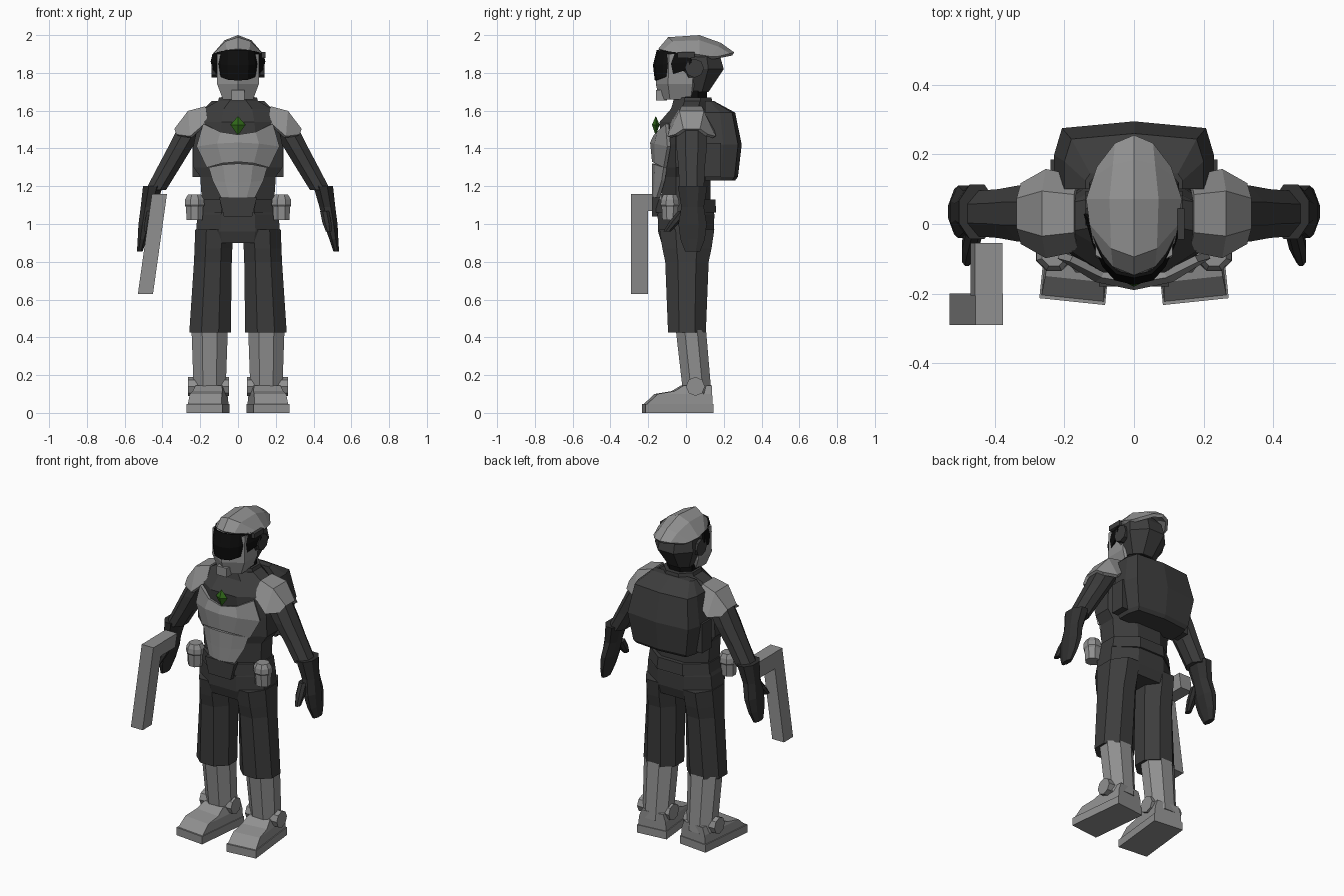
import bpy, bmesh, math
from mathutils import Matrix, Vector

cube = bpy.data.objects.get("Cube")
if cube:
    bpy.data.objects.remove(cube, do_unlink=True)


def material(name, red, green, blue):
    mat = bpy.data.materials.new(name)
    mat.use_nodes = True
    colour = (red, green, blue, 1)
    mat.diffuse_color = colour
    mat.node_tree.nodes["Principled BSDF"].inputs["Base Color"].default_value = colour
    return mat


def grey(name, value):
    return material(name, value, value, value)


LIGHT = grey("light grey armour", .28)
SUIT = grey("dark grey cloth", .046)
GLOVE = grey("charcoal", .03)
BLACK = grey("visor black", .004)
GREEN = material("green gem", .03, .14, .01)


def finish(name, bm, mat, mirror=False, thickness=0):
    """Turn the mesh into a named object, optionally mirrored and thickened."""
    bmesh.ops.recalc_face_normals(bm, faces=bm.faces)
    mesh = bpy.data.meshes.new(name)
    bm.to_mesh(mesh)
    bm.free()
    mesh.materials.append(mat)
    obj = bpy.data.objects.new(name, mesh)
    bpy.context.collection.objects.link(obj)
    if mirror:
        obj.modifiers.new("Mirror", "MIRROR")
    if thickness:
        solid = obj.modifiers.new("Solidify", "SOLIDIFY")
        solid.thickness = thickness
        solid.offset = 0


def polygon(sides, pointed=False):
    """Regular outline scaled to fill a unit square, with a side or a point in front."""
    shift = 0 if pointed else math.pi / sides
    angles = [math.tau * i / sides + shift for i in range(sides)]
    points = [(math.sin(a), -math.cos(a)) for a in angles]
    wide = max(u for u, v in points)
    deep = max(v for u, v in points)
    return [(u / wide, v / deep) for u, v in points]


OCTAGON = polygon(8)
SQUARE = polygon(4)
DIAMOND = polygon(4, pointed=True)
HEXAGON = polygon(6, pointed=True)
SHOE = [(1, 0), (-1, 0), (-1, -1), (1, -1)]
PACK = [(1, 0), (1, .5), (.9, .9), (0, 1), (-.9, .9), (-1, .5), (-1, 0)]


def loft(name, mat, centre, rings, shape=OCTAGON, lean=(0, 0), turn=0, mirror=False):
    """Skin level rings of (height, half width, half depth); lean shifts the centre with height."""
    bm = bmesh.new()
    spin = Matrix.Rotation(math.radians(turn), 2)
    loops = []
    for z, wide, deep in rings:
        rise = z - rings[0][0]
        middle = Vector(centre) + Vector(lean) * rise
        spots = [middle + spin @ Vector((u * wide, v * deep)) for u, v in shape]
        loops.append([bm.verts.new((p.x, p.y, z)) for p in spots])
    for low, high in zip(loops, loops[1:]):
        for i in range(len(shape)):
            bm.faces.new((low[i - 1], low[i], high[i], high[i - 1]))
    bm.faces.new(loops[0])
    bm.faces.new(loops[-1])
    finish(name, bm, mat, mirror)


def box(name, mat, centre, size, low, high, mirror=False):
    wide, deep = size
    loft(name, mat, centre, [(low, wide, deep), (high, wide, deep)], SQUARE, mirror=mirror)


def sheet(name, mat, rows, thickness):
    bm = bmesh.new()
    grid = [[bm.verts.new(point) for point in row] for row in rows]
    for a, b in zip(grid, grid[1:]):
        for i in range(1, len(a)):
            bm.faces.new((a[i - 1], a[i], b[i], b[i - 1]))
    finish(name, bm, mat, True, thickness)


def plate(name, mat, rows, steps=2, bulge=1, thickness=.02):
    """Armour curving from a centre line (y, z) to a side edge (x, y, z)."""
    points = []
    for y, z, side_x, side_y, side_z in rows:
        row = []
        for i in range(steps + 1):
            t = i / steps
            ease = t * t
            row.append((side_x * t ** bulge, y + (side_y - y) * ease, z + (side_z - z) * ease))
        points.append(row)
    sheet(name, mat, points, thickness)


def side_disc(name, mat, y, z, radius, inner, outer):
    bm = bmesh.new()
    place = Matrix.Translation(((inner + outer) / 2, y, z)) @ Matrix.Rotation(math.pi / 2, 4, "Y")
    bmesh.ops.create_cone(bm, cap_ends=True, segments=8, radius1=radius, radius2=radius,
                          depth=outer - inner, matrix=place)
    finish(name, bm, mat, True)


# Helmet and neck
loft("helmet_back", SUIT, (0, .06), [(1.7, .08, .06), (1.82, .13, .14), (1.89, .12, .12), (1.94, .06, .08)])
loft("helmet_jaw", LIGHT, (0, -.03), [(1.66, .08, .11), (1.74, .11, .13), (1.9, .11, .12)], HEXAGON)
plate("helmet_cap", LIGHT, [
    (-.14, 1.92, .11, -.05, 1.9),
    (-.09, 1.98, .12, 0, 1.9),
    (.07, 1.99, .13, .07, 1.89),
    (.18, 1.95, .11, .13, 1.88),
    (.25, 1.9, .1, .16, 1.88)])
plate("visor", BLACK, [
    (-.15, 1.92, .13, .02, 1.9),
    (-.17, 1.84, .14, .03, 1.86),
    (-.16, 1.76, .13, .01, 1.82)], steps=4, bulge=.7, thickness=.01)
box("mouthpiece", LIGHT, (0, -.13), (.035, .03), 1.655, 1.71)
side_disc("ear_disc", SUIT, .045, 1.825, .05, .11, .14)
box("side_sensor", SUIT, (.135, 0), (.01, .045), 1.88, 1.91)
loft("neck", BLACK, (0, .03), [(1.62, .09, .08), (1.75, .08, .08)])
loft("collar", SUIT, (0, .035), [(1.6, .12, .11), (1.67, .1, .1)])

# Torso and armour
loft("torso", SUIT, (0, 0), [(1.1, .19, .13), (1.25, .2, .13), (1.3, .235, .13),
                             (1.42, .235, .135), (1.54, .21, .14)])
loft("upper_chest", SUIT, (0, 0), [(1.54, .21, .14), (1.61, .18, .1), (1.65, .11, .1)], lean=(0, .3))
plate("chest_plate", LIGHT, [
    (-.16, 1.47, .18, -.1, 1.53),
    (-.18, 1.43, .215, -.09, 1.41),
    (-.17, 1.33, .16, -.11, 1.3)])
plate("belly_plate", LIGHT, [
    (-.17, 1.32, .15, -.11, 1.3),
    (-.17, 1.22, .13, -.12, 1.23),
    (-.17, 1.13, .08, -.15, 1.13)])
loft("chest_gem", GREEN, (0, -.16), [(1.47, .001, .001), (1.525, .04, .02), (1.57, .001, .001)], DIAMOND)

# Shoulder pads arch from front to back
pad = []
for x, top, edge, deep in [(.18, 1.62, 1.54, .1), (.27, 1.6, 1.46, .12), (.34, 1.5, 1.47, .08)]:
    pad.append([(x - .02 * abs(t), .03 + deep * t, top - (top - edge) * t ** 4) for t in (-1, -.5, .5, 1)])
sheet("shoulder_pad", LIGHT, pad, .02)

# Backpack
loft("backpack", SUIT, (0, .1), [(1.23, .19, .16), (1.25, .2, .175), (1.42, .23, .195),
                                 (1.59, .2, .16), (1.65, .14, .05)], PACK)
box("backpack_pod", SUIT, (.215, .14), (.025, .045), 1.25, 1.43, mirror=True)

# Arms and gloves
loft("sleeve", SUIT, (.435, .03), [(1.18, .054, .065), (1.3, .06, .07), (1.4, .064, .08),
                                   (1.5, .07, .08), (1.57, .05, .07)], lean=(-.57, 0), mirror=True)
loft("glove", GLOVE, (.52, .035), [(.855, .015, .04), (.92, .024, .065), (1, .036, .075),
                                   (1.09, .042, .06), (1.2, .052, .078)], lean=(-.2, 0), mirror=True)
loft("thumb", GLOVE, (.48, -.1), [(.96, .015, .02), (1.01, .024, .03), (1.07, .024, .03)],
     lean=(-.2, .8), mirror=True)

# Hand-held weapon
loft("weapon_barrel", LIGHT, (-.49, -.245), [(.63, .04, .045), (1.16, .04, .045)], SQUARE, lean=(.14, 0))
loft("weapon_grip", LIGHT, (-.43, -.13), [(1.07, .04, .075), (1.16, .04, .075)], SQUARE, lean=(.14, 0))

# Belt, buckle and pouches
loft("belt", SUIT, (0, 0), [(1.06, .21, .16), (1.13, .2, .155)])
loft("buckle", SUIT, (0, -.16), [(1.04, .075, .02), (1.14, .1, .02)], SQUARE)
loft("belt_pouch", LIGHT, (.23, -.085), [(1.02, .042, .04), (1.09, .046, .044), (1.1, .052, .05),
                                         (1.13, .05, .046), (1.155, .035, .035)], mirror=True)

# Trousers
loft("hips", SUIT, (0, 0), [(.9, .2, .13), (.96, .222, .148), (1.05, .215, .15), (1.13, .19, .14)])
loft("trouser_leg", SUIT, (.148, .005), [(.425, .11, .1), (.8, .1, .115), (.87, .1, .13), (.97, .1, .145)],
     lean=(-.04, 0), mirror=True)

# Boots, with toes turned slightly outward
loft("boot_shaft", LIGHT, (.15, .06), [(.1, .084, .075), (.44, .096, .08)], lean=(0, -.1), mirror=True)
loft("boot_sole", LIGHT, (.14, .135), [(0, .095, .36), (.048, .095, .36)], SHOE, turn=6, mirror=True)
loft("boot_foot", LIGHT, (.14, .13), [(.048, .09, .345), (.1, .085, .29), (.115, .08, .2), (.145, .07, .15)],
     SHOE, turn=6, mirror=True)
side_disc("ankle_joint", LIGHT, .05, .14, .05, .048, .265)
